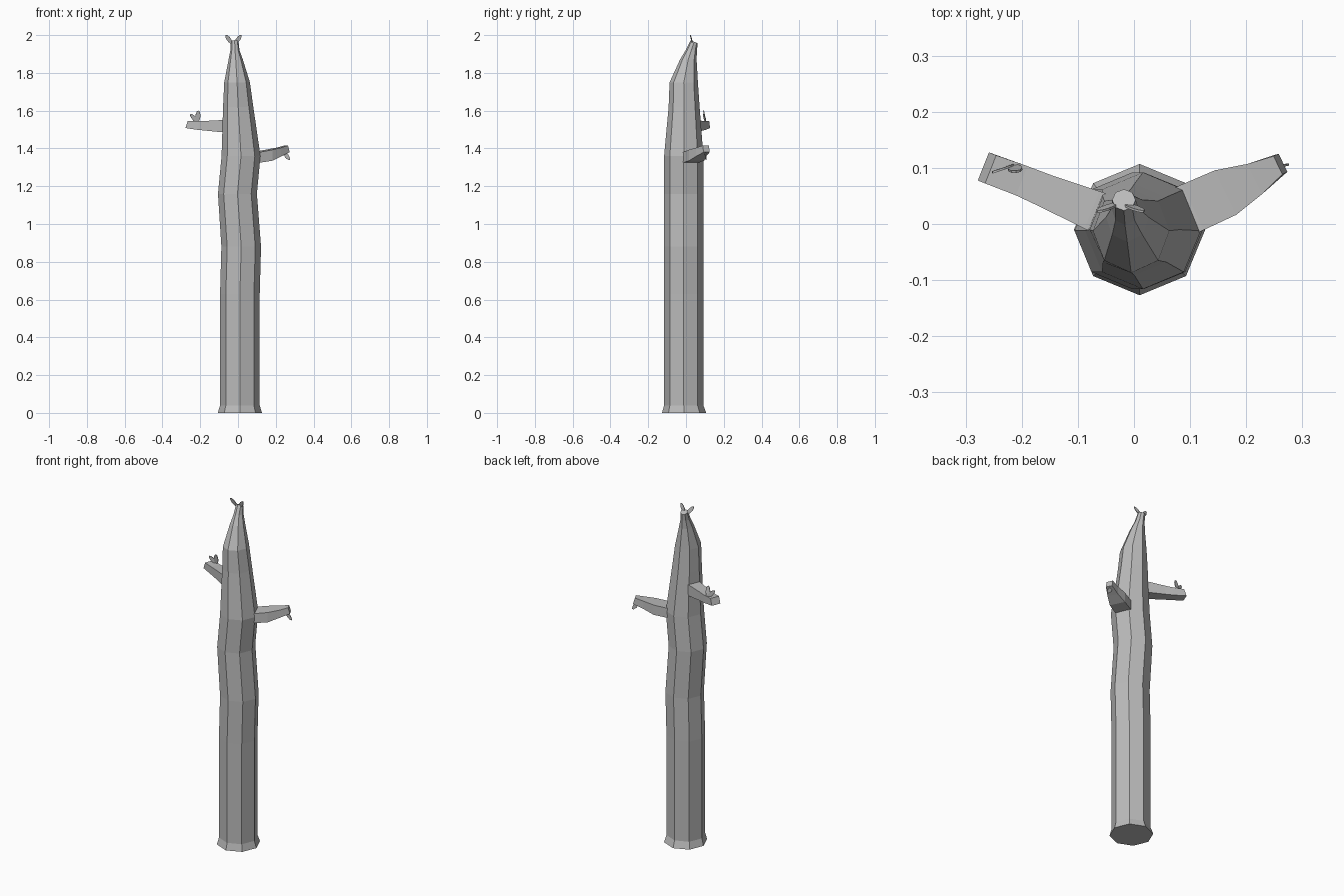
import bpy, bmesh, math
from mathutils import Vector

cube = bpy.data.objects.get("Cube")
if cube:
    bpy.data.objects.remove(cube)

grey = bpy.data.materials.new("plain grey")
grey.use_nodes = True
grey.diffuse_color = (0.5, 0.5, 0.5, 1)
grey.node_tree.nodes["Principled BSDF"].inputs["Base Color"].default_value = (0.5, 0.5, 0.5, 1)


def loft(name, rings):
    """Skin a list of equal-sized point rings and cap both ends."""
    bm = bmesh.new()
    loops = [[bm.verts.new(p) for p in ring] for ring in rings]
    n = len(loops[0])
    for a, b in zip(loops, loops[1:]):
        for i in range(n):
            j = (i + 1) % n
            bm.faces.new((a[i], a[j], b[j], b[i]))
    bm.faces.new(loops[0][::-1])
    bm.faces.new(loops[-1])
    bmesh.ops.recalc_face_normals(bm, faces=bm.faces)
    mesh = bpy.data.meshes.new(name)
    bm.to_mesh(mesh)
    bm.free()
    mesh.materials.append(grey)
    obj = bpy.data.objects.new(name, mesh)
    bpy.context.collection.objects.link(obj)
    return obj


def octagon(cx, cy, z, rx, ry, tilt=0.0):
    ring = []
    for i in range(8):
        a = i * math.pi / 4
        ring.append((cx + rx * math.cos(a), cy + ry * math.sin(a), z - tilt * math.sin(a)))
    return ring


def branch(name, stations):
    """Square limb; each station is (x, y, z, half width, half height, end lean)."""
    rings = []
    start, end = Vector(stations[0][:2]), Vector(stations[-1][:2])
    along = (end - start).normalized()
    side = Vector((-along.y, along.x))
    for x, y, z, w, h, lean in stations:
        ring = []
        for s, t in ((-1, -1), (1, -1), (1, 1), (-1, 1)):
            p = Vector((x, y)) + side * w * s - along * lean * t
            ring.append((p.x, p.y, z + h * t))
        rings.append(ring)
    return loft(name, rings)


def leaf(name, base, tip, normal, width=0.011, thick=0.002):
    """Thin oval plate from base to tip."""
    base, tip = Vector(base), Vector(tip)
    axis = (tip - base) / 2
    mid = (tip + base) / 2
    across = axis.cross(Vector(normal)).normalized()
    face = across.cross(axis).normalized()
    rings = []
    for s in (-1, 1):
        ring = []
        for i in range(10):
            a = i * math.tau / 10
            ring.append(mid + axis * math.cos(a) + across * width * math.sin(a) + face * thick * s)
        rings.append(ring)
    return loft(name, rings)


# Wavy octagonal trunk, narrowing to a backward-leaning tip
loft("trunk", [octagon(*r) for r in (
    (0.01, -0.01, 0, 0.117, 0.117),
    (0.01, -0.012, 0.04, 0.105, 0.104),
    (0.01, -0.012, 0.63, 0.105, 0.104),
    (0.017, -0.012, 0.88, 0.105, 0.104),
    (-0.003, -0.012, 1.16, 0.103, 0.104),
    (0.016, -0.012, 1.36, 0.103, 0.104),
    (0.001, -0.01, 1.62, 0.08, 0.082),
    (-0.005, -0.012, 1.75, 0.068, 0.075),
    (-0.012, 0.012, 1.87, 0.038, 0.044),
    (-0.016, 0.028, 1.92, 0.024, 0.03),
    (-0.018, 0.043, 1.965, 0.021, 0.019, 0.008),
)])

# Limbs on either side
branch("right_branch", (
    (-0.04, 0.012, 1.518, 0.037, 0.032, 0),
    (-0.075, 0.025, 1.518, 0.036, 0.032, 0),
    (-0.155, 0.058, 1.52, 0.03, 0.026, 0),
    (-0.2, 0.077, 1.521, 0.028, 0.023, 0),
    (-0.262, 0.1, 1.527, 0.027, 0.019, 0.007),
))
branch("left_branch", (
    (0.06, 0.01, 1.352, 0.045, 0.028, 0),
    (0.105, 0.03, 1.354, 0.045, 0.028, 0),
    (0.163, 0.056, 1.364, 0.044, 0.029, 0),
    (0.215, 0.08, 1.381, 0.03, 0.023, 0),
    (0.261, 0.107, 1.398, 0.018, 0.018, 0.005),
))

# Leaves sprouting from the tip and the limbs
for label, side in (("right", -1), ("left", 1)):
    leaf("tip_leaf_" + label, (-0.024 + side * 0.008, 0.036, 1.955),
         (-0.024 + side * 0.041, 0.022, 2.0), (side * 0.15, 1, 0.3))
leaf("right_branch_leaf_outer", (-0.215, 0.105, 1.54), (-0.252, 0.092, 1.582), (0.3, -1, 0))
leaf("right_branch_leaf_inner", (-0.214, 0.104, 1.54), (-0.21, 0.093, 1.601), (0.1, -1, -0.2), 0.013)
leaf("left_branch_leaf", (0.235, 0.1, 1.39), (0.275, 0.106, 1.338), (0.1, -1, 0))
